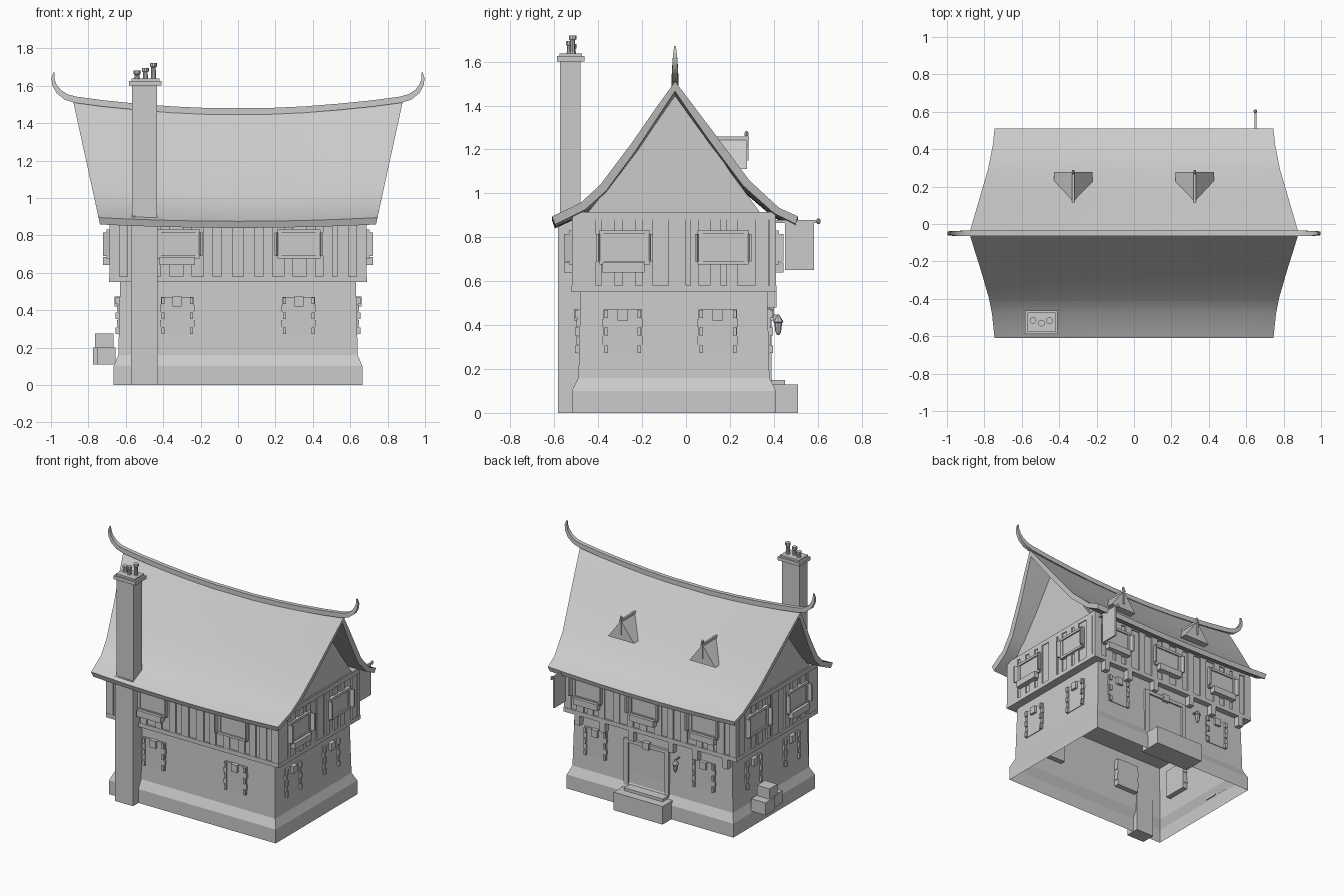
import bpy, bmesh, math
from mathutils import Vector

if "Cube" in bpy.data.objects:
    bpy.data.objects.remove(bpy.data.objects["Cube"])

CY = -0.055  # depth centre of the house body
plaster = bpy.data.materials.new("pale_grey")
plaster.diffuse_color = (0.6, 0.6, 0.6, 1)
plaster.use_nodes = True
plaster.node_tree.nodes["Principled BSDF"].inputs["Base Color"].default_value = plaster.diffuse_color


def finish(name, bm, angle=30):
    bmesh.ops.recalc_face_normals(bm, faces=bm.faces)
    me = bpy.data.meshes.new(name)
    bm.to_mesh(me)
    bm.free()
    me.materials.append(plaster)
    me.shade_smooth()
    me.set_sharp_from_angle(angle=math.radians(angle))
    ob = bpy.data.objects.new(name, me)
    bpy.context.collection.objects.link(ob)
    return ob


def add_loft(bm, rings, cap_start=True, cap_end=True):
    vs = [[bm.verts.new(p) for p in r] for r in rings]
    n = len(vs[0])
    for a, b in zip(vs, vs[1:]):
        for i in range(n):
            bm.faces.new((a[i], a[(i + 1) % n], b[(i + 1) % n], b[i]))
    if cap_start:
        bm.faces.new(vs[0][::-1])
    if cap_end:
        bm.faces.new(vs[-1])


def loft(name, rings, cap_start=True, cap_end=True, angle=30):
    bm = bmesh.new()
    add_loft(bm, rings, cap_start, cap_end)
    return finish(name, bm, angle)


def rect(x0, x1, y0, y1, z):
    return [(x0, y0, z), (x1, y0, z), (x1, y1, z), (x0, y1, z)]


def boxes(name, items):
    """Each item is x0, x1, y0, y1, z0, z1."""
    bm = bmesh.new()
    for x0, x1, y0, y1, z0, z1 in items:
        add_loft(bm, [rect(x0, x1, y0, y1, z0), rect(x0, x1, y0, y1, z1)])
    return finish(name, bm)


def lathe(name, x, y, profile, n=10):
    return loft(name, [[(x + r * math.cos(i * math.tau / n), y + r * math.sin(i * math.tau / n), z)
                        for i in range(n)] for r, z in profile])


# A wall point: t runs along the wall, d is the distance outward from the house centre
def on_wall(side, t, d, z):
    return {"front": (t, CY - d, z), "back": (t, CY + d, z),
            "right": (d, t, z), "left": (-d, t, z)}[side]


def wall_parts(name, side, items):
    """Each item: t0, t1, d0, d1, z0, z1, optional sideways shift of the outer face."""
    bm = bmesh.new()
    for t0, t1, d0, d1, z0, z1, *sh in items:
        s = sh[0] if sh else 0
        add_loft(bm, [[on_wall(side, t + k, d, z) for t, z in ((t0, z0), (t1, z0), (t1, z1), (t0, z1))]
                      for d, k in ((d0, 0), (d1, s))])
    return finish(name, bm)


# Ground storey with sloped plinth, open underneath
loft("ground_walls", [rect(-hx, hx, CY - hy, CY + hy, z) for hx, hy, z in
     ((.665, .465, 0), (.665, .465, .1), (.64, .435, .16), (.63, .425, .56))],
     cap_start=False, cap_end=False, angle=10)

# Upper storey and its beams
boxes("upper_walls", [(-.678, .678, CY - .455, CY + .455, .55, .915)])
boxes("floor_beam", [(-.69, .69, CY - .467, CY + .467, .55, .58)])
boxes("top_beam", [(-.684, .684, CY - .463, CY + .463, .88, .912)])

# Per wall: outer distance of upper wall, lower wall, window positions, post positions (centre, width)
long_posts = [(s * t, w) for s in (-1, 1) for t, w in ((.66, .055), (.56, .06), (.48, .05), (.39, .05),
              (.27, .05), (.16, .05), (.06, .06))]
side_posts = [(-.5, .04), (-.445, .07), (-.355, .06), (-.26, .06), (-.175, .05), (-.04, .08),
              (.04, .04), (.135, .05), (.21, .05), (.345, .06), (.395, .03)]
walls = {"front": (.455, .425, (-.32, .325), (-.325, .325), long_posts),
         "back": (.455, .425, (-.43, .05, .5), (-.41, .455), long_posts),
         "right": (.678, .63, (-.28, .17), (-.288, .145), side_posts),
         "left": (.678, .63, (-.28, .17), (-.288, .145), side_posts)}
for side, (up, low, up_win, low_win, posts) in walls.items():
    wall_parts(side + "_timbers", side,
               [(t - w / 2, t + w / 2, up - .02, up + .01, .575, .885) for t, w in posts])
    # Upper windows: frame, pane, shutters swung outward
    parts, planters, lows = [], [], []
    for i, t in enumerate(up_win):
        for s in (-1, 1):
            parts.append((t + s * .105 - .012, t + s * .105 + .012, up, up + .02, .68, .82))
            parts.append((t + s * .112 - .005, t + s * .112 + .005, up, up + .045, .69, .815, s * .012))
        parts += [(t - .1, t + .1, up, up + .014, .69, .815), (t - .117, t + .117, up, up + .024, .815, .832),
                  (t - .115, t + .115, up, up + .024, .675, .692)]
        if side == "back" or i == 0:
            planters += [(t - .1, t + .09, up, up + .045, .64, .685)]
    wall_parts(side + "_upper_windows", side, parts)
    wall_parts(side + "_planters", side, planters)
    # Lower windows: panel, keystone, staggered edge stones
    for t in low_win:
        lows += [(t - .088, t + .088, low - .03, low + .012, .27, .47),
                 (t - .024, t + .024, low - .03, low + .03, .42, .472)]
        for s in (-1, 1):
            for k in range(5):
                e = .092 if k % 2 else .084
                a, b = sorted((t + s * .068, t + s * e))
                lows.append((a, b, low - .03, low + (.018 if k % 2 else .026), .272 + k * .04, .308 + k * .04))
    wall_parts(side + "_lower_windows", side, lows)

# Gable walls under the roof
for s, label in ((1, "right"), (-1, "left")):
    prof = [(-.45, .91), (.34, .91), (.2, 1.1), (.1, 1.25), (-.05, 1.475), (-.2, 1.25), (-.31, 1.08)]
    loft(label + "_gable", [[(s * .64, y, z) for y, z in prof], [(s * .67, y, z) for y, z in prof]])

# Swept, sagging roof: closed cross-section carried along the ridge
TOP = [(-.61, .895), (-.48, .957), (-.39, 1.04), (-.247, 1.23), (-.14, 1.385), (-.05, 1.51),
       (.034, 1.4), (.134, 1.267), (.288, 1.06), (.424, .934), (.51, .895)]
UNDER = [(.5, .86), (.4, .91), (.26, 1.035), (.11, 1.235), (.015, 1.37), (-.05, 1.465),
         (-.12, 1.36), (-.225, 1.2), (-.365, 1.01), (-.46, .925), (-.597, .858)]


def roof_ring(u):
    ring = []
    for y, z in TOP + UNDER:
        h = max(0, (z - .86) / .65)
        half = .738 + .142 * h
        ring.append((u * half, y, z - (.018 + .035 * h) * (1 - u * u)))
    return ring


loft("roof", [roof_ring(-1 + i / 6) for i in range(13)], angle=40)

# Ridge beam with upturned tips: x, z, half height, half width
half = [(.15, 1.463, .017, .015), (.35, 1.472, .017, .015), (.53, 1.486, .017, .015), (.72, 1.505, .017, .015),
        (.87, 1.525, .017, .015), (.92, 1.54, .016, .014), (.96, 1.57, .014, .013), (.982, 1.605, .011, .011),
        (.99, 1.64, .008, .008), (.984, 1.67, .004, .004)]
path = [(-x, z, h, w) for x, z, h, w in half[::-1]] + half
rings = []
for i, (x, z, h, w) in enumerate(path):
    a, b = path[max(i - 1, 0)], path[min(i + 1, len(path) - 1)]
    n = Vector((a[1] - b[1], b[0] - a[0])).normalized() * h
    rings.append([(x + k * n.x, -.05 + j * w, z + k * n.y) for j, k in ((-1, -1), (1, -1), (1, 1), (-1, 1))])
loft("ridge_beam", rings, angle=35)

# Chimney with cap and pots
boxes("chimney", [(-.572, -.43, -.583, -.48, 0, .9), (-.568, -.432, -.575, -.48, .9, 1.6)])
boxes("chimney_cap", [(-.583, -.408, -.588, -.462, 1.6, 1.625), (-.57, -.42, -.577, -.473, 1.625, 1.638)])
for x, y, top in ((-.54, -.515, 1.68), (-.495, -.53, 1.695), (-.452, -.517, 1.72)):
    lathe("chimney_pot", x, y, [(.018, 1.63), (.013, 1.645), (.012, top - .022), (.018, top - .018), (.018, top)])

# Dormers: small gables running back into the roof
for cx in (-.325, .325):
    tri = [(-.103, 1.112), (.103, 1.112), (0, 1.25)]
    loft("dormer", [[(cx + x, y, z) for x, z in tri] for y in (.1, .278)])
    boxes("dormer_ridge", [(cx - .007, cx + .007, .1, .288, 1.243, 1.258)])
    boxes("dormer_post", [(cx - .006, cx + .006, .27, .285, 1.15, 1.262)])
    lathe("dormer_finial", cx, .275, [(.004, 1.25), (.009, 1.266), (.009, 1.276), (.003, 1.285)], 8)

# Door with surround, keystone and steps at the back
boxes("door", [(-.1, .19, .33, .378, .14, .45)])
boxes("door_surround", [(-.135, -.1, .33, .39, .13, .45), (.19, .225, .33, .39, .13, .45),
                        (-.135, .225, .33, .39, .45, .475), (.02, .07, .33, .4, .44, .49)])
boxes("door_steps", [(-.17, .22, .35, .51, 0, .13), (-.13, .18, .35, .45, .13, .15)])

# Overhang brackets
boxes("brackets", [(x - .02, x + .02, .35, .412, .48, .552) for x in (-.6, -.36, -.165, .15, .38, .58)])

# Lantern beside the door
lathe("lantern", -.21, .42, [(.006, .355), (.013, .37), (.018, .41), (.024, .415), (.012, .435), (.004, .445)], 8)
boxes("lantern_arm", [(-.214, -.206, .36, .425, .44, .448)])

# Hanging sign at the back corner
boxes("sign_pole", [(.643, .655, .38, .605, .866, .878)])
boxes("sign_board", [(.643, .655, .45, .582, .65, .868)])
lathe("sign_knob", .649, .603, [(.004, .86), (.01, .868), (.01, .878), (.004, .886)], 8)

# Crates against the left wall
boxes("crates", [(-.775, -.66, .09, .2, .11, .2), (-.755, -.655, -.02, .075, .11, .2),
                 (-.765, -.665, .05, .14, .2, .275)])
